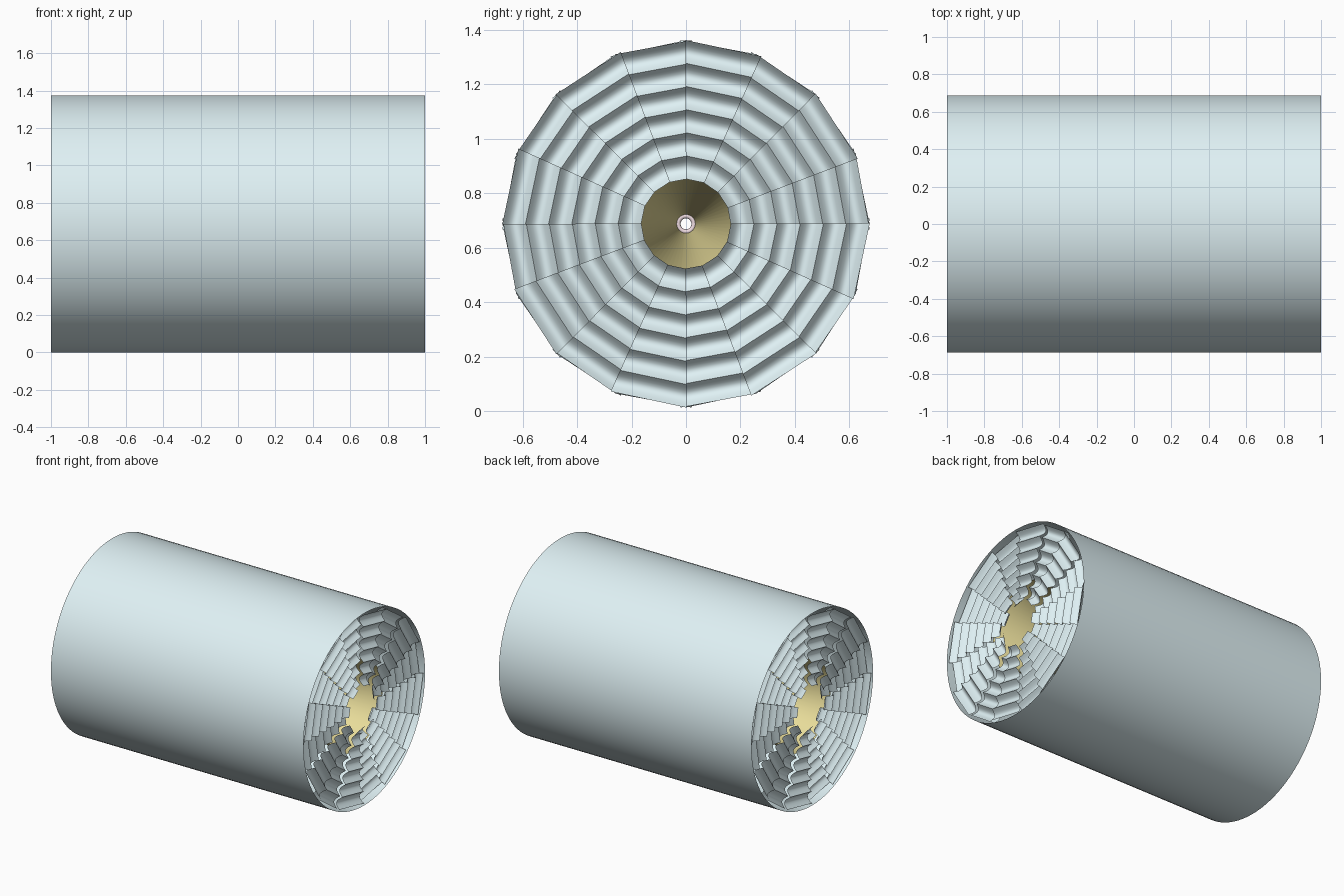
import bpy, bmesh
from math import sin, cos, pi, radians

if "Cube" in bpy.data.objects:
    bpy.data.objects.remove(bpy.data.objects["Cube"])

CZ = 0.6875      # height of the long axis
R = 0.6875       # casing radius


def material(name, rgb):
    m = bpy.data.materials.new(name)
    m.diffuse_color = (*rgb, 1)
    m.use_nodes = True
    m.node_tree.nodes["Principled BSDF"].inputs["Base Color"].default_value = m.diffuse_color
    return m


BLUE = material("pale_blue", (0.74, 0.88, 0.91))
YELLOW = material("yellow", (0.80, 0.71, 0.32))
PINK = material("pink", (0.85, 0.70, 0.74))


def finish(name, bm, mat, angle=35):
    me = bpy.data.meshes.new(name)
    bm.to_mesh(me)
    bm.free()
    me.materials.append(mat)
    ob = bpy.data.objects.new(name, me)
    bpy.context.collection.objects.link(ob)
    bpy.ops.object.select_all(action='DESELECT')
    bpy.context.view_layer.objects.active = ob
    ob.select_set(True)
    bpy.ops.object.shade_smooth_by_angle(angle=radians(angle))
    return ob


def lathe(name, profile, mat, n=64, closed=False):
    """Revolve (x, radius) points around the long axis."""
    bm = bmesh.new()
    rings = [[bm.verts.new((x, r * cos(2 * pi * i / n), CZ + r * sin(2 * pi * i / n)))
              for i in range(n)] for x, r in profile]
    if closed:
        rings.append(rings[0])
    for a, b in zip(rings, rings[1:]):
        for i in range(n):
            j = (i + 1) % n
            bm.faces.new((a[i], b[i], b[j], a[j]))
    return finish(name, bm, mat)


# open outer casing
lathe("casing", [(1, R), (-1, R)], BLUE, 96)

# hourglass funnel through the middle, with a small throat ring
lathe("funnel", [(-0.92, 0.32), (0, 0.032), (0.92, 0.32)], YELLOW)
lathe("throat_ring", [(0.009 * cos(k * pi / 6), 0.029 + 0.009 * sin(k * pi / 6))
                      for k in range(12)], PINK, 32, closed=True)


# scalloped wedge panels: two overlapping layers of eight at each end
def panel_layer(name, end, depth, first_angle):
    bm = bmesh.new()
    bands, steps, half = 6, 8, radians(12.2)
    for p in range(8):
        mid = radians(first_angle + 45 * p)
        prev = None
        for k in range(bands * steps + 1):
            t = k / steps
            r = 0.165 + 0.085 * t
            x = depth - 0.035 * sin(pi * (t % 1))
            row = []
            for s in (-half, half):
                a = mid + s
                row.append(bm.verts.new((end * x, end * r * cos(a), CZ + r * sin(a))))
            if prev:
                bm.faces.new((prev[0], row[0], row[1], prev[1]))
            prev = row
    finish(name, bm, BLUE)


for end, side in ((1, "right"), (-1, "left")):
    panel_layer(side + "_front_panels", end, 0.995, 78)
    panel_layer(side + "_rear_panels", end, 0.965, 55.5)
